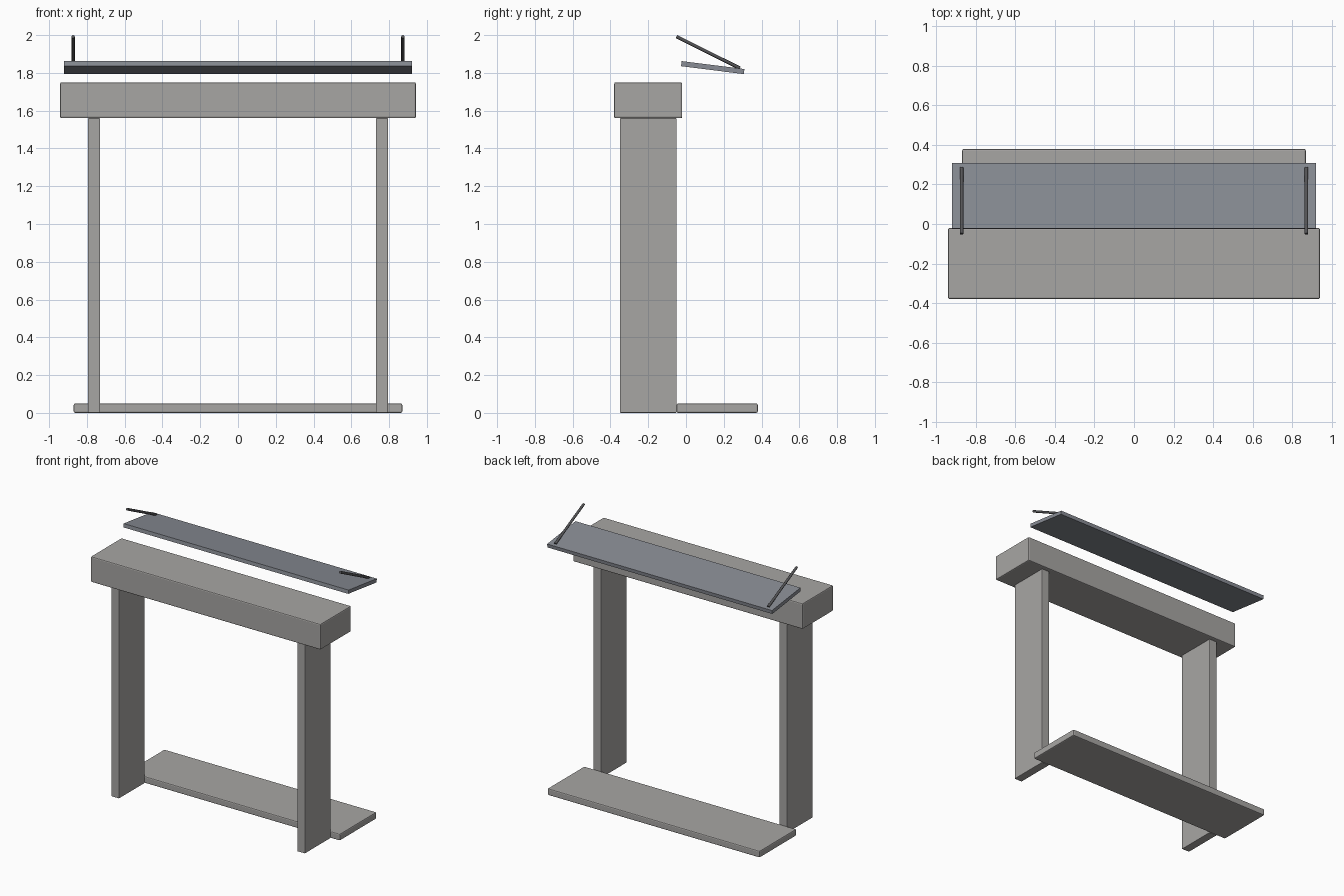
import bpy
import math
from mathutils import Vector

default = bpy.data.objects.get("Cube")
if default:
    bpy.data.objects.remove(default, do_unlink=True)


def material(name, color):
    mat = bpy.data.materials.new(name)
    mat.use_nodes = True
    rgba = (*color, 1.0)
    mat.diffuse_color = rgba
    bsdf = mat.node_tree.nodes["Principled BSDF"]
    bsdf.inputs["Base Color"].default_value = rgba
    bsdf.inputs["Roughness"].default_value = 0.7
    return mat


concrete = material("warm_grey_concrete", (0.39, 0.38, 0.37))
panel_grey = material("blue_grey_panel", (0.25, 0.265, 0.30))
rod_metal = material("dark_metal", (0.09, 0.09, 0.095))


def box(name, low, high, mat, bevel=0.0):
    """Box between two corners, with optional chamfered edges."""
    low, high = Vector(low), Vector(high)
    bpy.ops.mesh.primitive_cube_add(size=1, location=(low + high) / 2)
    obj = bpy.context.object
    obj.name = name
    obj.scale = high - low
    bpy.ops.object.transform_apply(location=False, rotation=False, scale=True)
    obj.data.materials.append(mat)
    if bevel:
        mod = obj.modifiers.new("edge_chamfer", "BEVEL")
        mod.width = bevel
        mod.segments = 2
    return obj


def rod(name, start, end, radius, mat):
    """Round bar between two points."""
    start, end = Vector(start), Vector(end)
    axis = end - start
    bpy.ops.mesh.primitive_cylinder_add(
        vertices=12, radius=radius, depth=axis.length, location=(start + end) / 2,
        rotation=axis.to_track_quat("Z", "Y").to_euler())
    obj = bpy.context.object
    obj.name = name
    obj.data.materials.append(mat)
    bpy.ops.object.shade_smooth_by_angle(angle=math.radians(40))


# Floor slab behind the posts and beam across the top
box("floor_slab", (-0.87, -0.05, 0), (0.87, 0.38, 0.05), concrete, 0.008)
box("top_beam", (-0.942, -0.38, 1.56), (0.942, -0.02, 1.75), concrete, 0.008)

# Tilted canopy panel floating above the beam
panel = box("canopy_panel", (-0.922, -0.026, 1.8145), (0.922, 0.309, 1.8415), panel_grey)
panel.rotation_euler.x = math.radians(-7.2)

# Mirrored posts and stay rods
for label, side in (("left", 1), ("right", -1)):
    xs = sorted((side * 0.73, side * 0.794))
    box(label + "_post", (xs[0], -0.35, 0), (xs[1], -0.05, 1.56), concrete, 0.004)
    rod(label + "_stay_rod", (side * 0.873, 0.285, 1.825),
        (side * 0.873, -0.05, 1.992), 0.009, rod_metal)
